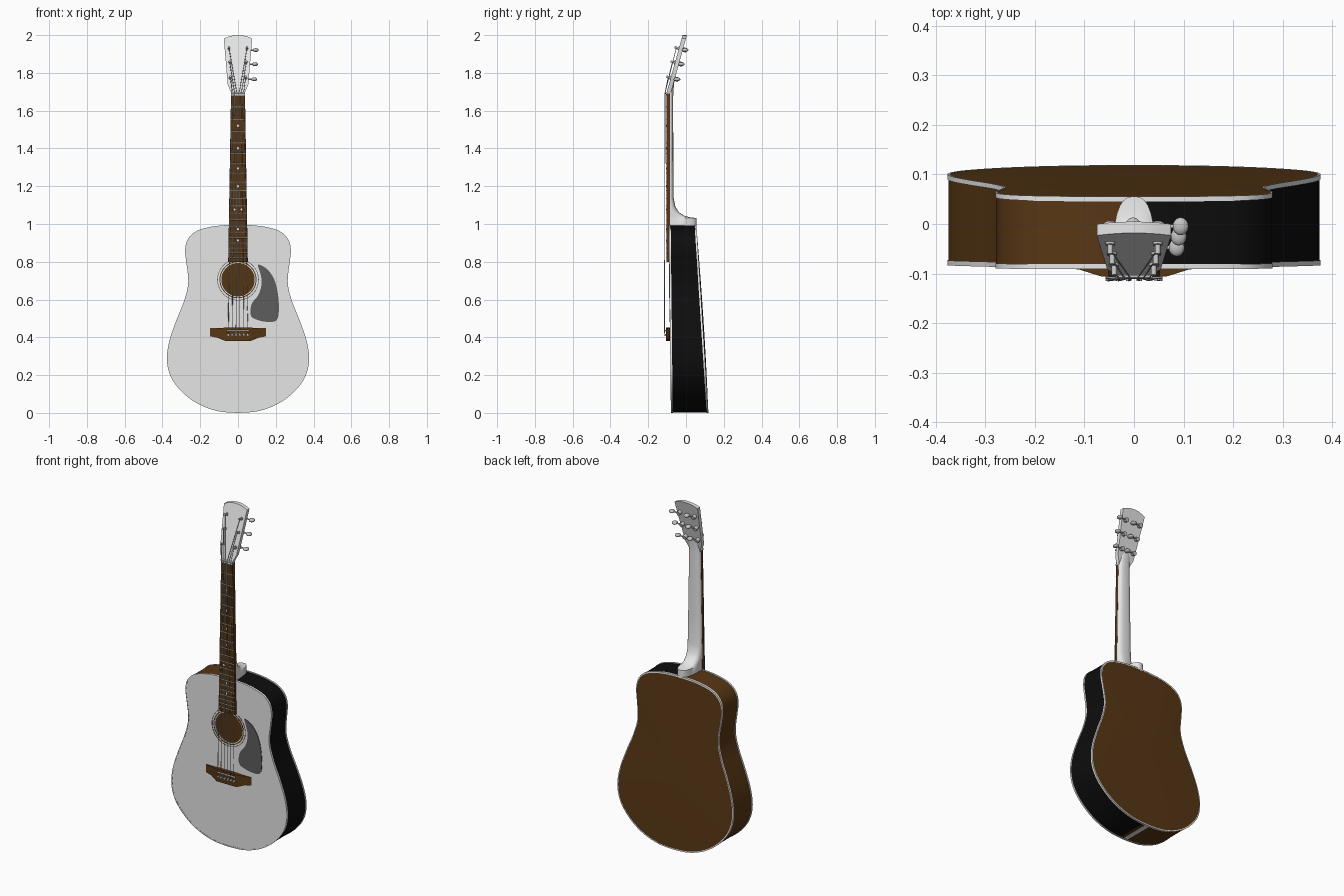
import bpy, bmesh, math
from mathutils import Vector, Matrix

if "Cube" in bpy.data.objects:
    bpy.data.objects.remove(bpy.data.objects["Cube"])

def mat(name, r, g, b):
    m = bpy.data.materials.new(name)
    m.diffuse_color = (r, g, b, 1)
    m.use_nodes = True
    m.node_tree.nodes["Principled BSDF"].inputs["Base Color"].default_value = m.diffuse_color
    return m

LIGHT = mat("pale_wood", 0.8, 0.8, 0.8)
BROWN = mat("dark_brown_wood", 0.095, 0.037, 0.007)
BLACK = mat("black_side", 0.004, 0.004, 0.004)
GREY = mat("dark_grey_plastic", 0.11, 0.11, 0.11)
METAL = mat("metal", 0.55, 0.55, 0.55)

def finish(name, bm, *mats):
    bmesh.ops.recalc_face_normals(bm, faces=bm.faces)
    me = bpy.data.meshes.new(name)
    bm.to_mesh(me)
    bm.free()
    ob = bpy.data.objects.new(name, me)
    bpy.context.collection.objects.link(ob)
    for m in mats:
        me.materials.append(m)
    bpy.ops.object.select_all(action='DESELECT')
    ob.select_set(True)
    bpy.context.view_layer.objects.active = ob
    bpy.ops.object.shade_smooth_by_angle(angle=math.radians(35))
    return ob

def loft(name, rings, *mats, wrap=False, rule=None):
    """Skin closed rings in order; wrap joins last to first, otherwise both ends are capped."""
    bm = bmesh.new()
    vs = [[bm.verts.new(p) for p in r] for r in rings]
    n = len(vs[0])
    pairs = list(zip(vs, vs[1:])) + ([(vs[-1], vs[0])] if wrap else [])
    for a, b in pairs:
        for i in range(n):
            j = (i + 1) % n
            bm.faces.new((a[i], a[j], b[j], b[i]))
    if not wrap:
        bm.faces.new(vs[0])
        bm.faces.new(vs[-1])
    if rule:
        for f in bm.faces:
            f.material_index = rule(f.calc_center_median())
    return finish(name, bm, *mats)

def plate(name, pts, y0, y1, m):
    """Extrude an x-z outline between two depth functions of z."""
    return loft(name, [[(x, y(z), z) for x, z in pts] for y in (y0, y1)], m)

def rods(name, segs, m, n=10):
    bm = bmesh.new()
    for a, b, r in segs:
        a, b = Vector(a), Vector(b)
        d = b - a
        mx = Matrix.Translation((a + b) / 2) @ d.to_track_quat('Z', 'Y').to_matrix().to_4x4()
        bmesh.ops.create_cone(bm, cap_ends=True, segments=n, radius1=r, radius2=r, depth=d.length, matrix=mx)
    return finish(name, bm, m)

def spline(pts, k=5, closed=False):
    """Catmull-Rom sampling."""
    out, n = [], len(pts)
    for i in range(n if closed else n - 1):
        q = [pts[(i + o) % n] if closed else pts[min(max(i + o, 0), n - 1)] for o in (-1, 0, 1, 2)]
        for s in range(k):
            t = s / k
            out.append(tuple(0.5 * (2 * b + (c - a) * t + (2 * a - 5 * b + 4 * c - d) * t * t
                                    + (3 * b - a - 3 * c + d) * t ** 3) for a, b, c, d in zip(*q)))
    return out if closed else out + [pts[-1]]

def mirrored(half):
    """Right half outline, bottom to top on x=0, completed with its mirror."""
    return half + [(-x, z) for x, z in reversed(half) if abs(x) > 1e-5]

# Body outline and the planes of its front and back
half = spline([(0, 0), (0.1, 0.008), (0.2, 0.042), (0.285, 0.1), (0.35, 0.18), (0.376, 0.27), (0.366, 0.37),
               (0.33, 0.48), (0.29, 0.58), (0.267, 0.66), (0.264, 0.72), (0.274, 0.8), (0.28, 0.86),
               (0.268, 0.915), (0.228, 0.958), (0.16, 0.982), (0.08, 0.993), (0, 0.995)])
BODY = mirrored(half)
front = lambda z: -0.079 - 0.011 * z
back = lambda z: 0.118 - 0.064 * z
HZ, HR = 0.705, 0.086

def ring(s, y, off=0.0, cz=0.45):
    out = []
    for x, z in BODY:
        zz = cz + (z - cz) * s
        out.append((x * s, y(zz) + off, zz))
    return out

# Sides: brown on the left half, black on the right half, pale tail wedge
def side_rule(c):
    if abs(c.x) < 0.02 and c.z < 0.1:
        return 2
    outer = min((c.x - x) ** 2 + (c.z - z) ** 2 for x, z in ring_flat) < 0.0006
    return 1 if c.x > 0.03 and outer else 0
ring_flat = BODY
loft("body_sides", [ring(0.995, front, 0.003), ring(0.995, back, -0.003), ring(0.95, back, -0.003),
                    ring(0.95, front, 0.003)], BROWN, BLACK, LIGHT, wrap=True, rule=side_rule)

# Soundboard with round soundhole
def toward_hole(t, off):
    out = []
    for x, z in BODY:
        x, z = x * 0.996, 0.45 + (z - 0.45) * 0.996
        l = math.hypot(x, z - HZ)
        hx, hz = x / l * HR, HZ + (z - HZ) / l * HR
        px, pz = x + (hx - x) * t, z + (hz - z) * t
        out.append((px, front(pz) + off, pz))
    return out
loft("soundboard", [toward_hole(0, 0.006), toward_hole(0, 0), toward_hole(0.5, 0), toward_hole(1, 0),
                    toward_hole(1, 0.006)], LIGHT, wrap=True)

# Slightly arched back
loft("body_back", [ring(0.996, back, -0.008)] + [ring(s, back, 0.006 * (1 - s * s))
     for s in (0.996, 0.85, 0.65, 0.4, 0.15, 0.02)], BROWN)

# Pale binding along both edges
for nm, y, a, b in (("front_binding", front, -0.001, 0.009), ("back_binding", back, -0.009, 0.001)):
    loft(nm, [ring(0.985, y, a), ring(1, y, a), ring(1, y, b), ring(0.985, y, b)], LIGHT, wrap=True)

# Rosette rings around the soundhole
def circle(r, off):
    return [(r * math.cos(i * math.pi / 32), front(HZ + r * math.sin(i * math.pi / 32)) + off,
             HZ + r * math.sin(i * math.pi / 32)) for i in range(64)]
for nm, r0, r1, m in (("rosette_inner", 0.093, 0.098, BROWN), ("rosette_outer", 0.107, 0.110, GREY)):
    loft(nm, [circle(r0, 0.001), circle(r0, -0.0015), circle(r1, -0.0015), circle(r1, 0.001)], m, wrap=True)

# Pickguard
guard = spline([(0.106, 0.785), (0.15, 0.765), (0.185, 0.72), (0.206, 0.66), (0.216, 0.58), (0.213, 0.51),
                (0.193, 0.484), (0.14, 0.483), (0.09, 0.497), (0.068, 0.515), (0.067, 0.555), (0.08, 0.59),
                (0.105, 0.62), (0.122, 0.665), (0.124, 0.71), (0.115, 0.75)], 4, True)
plate("pickguard", guard, lambda z: front(z) + 0.001, lambda z: front(z) - 0.003, GREY)

# Bridge with thin wings: (x, low z, high z, front y)
st = [(0.148, 0.405, 0.45, -0.088), (0.11, 0.398, 0.45, -0.092), (0.085, 0.388, 0.45, -0.100),
      (0.065, 0.38, 0.452, -0.106)]
st = [(-x, *r) for x, *r in st] + st[::-1]
loft("bridge", [[(x, -0.08, a), (x, -0.08, b), (x, y, b), (x, y, a)] for x, a, b, y in st], BROWN)
rods("saddle", [((-0.058, -0.107, 0.435), (0.058, -0.107, 0.435), 0.004)], LIGHT)
SX = [-1 + 0.4 * i for i in range(6)]
rods("bridge_pins", [((0.052 * s, -0.1, 0.412), (0.052 * s, -0.115, 0.412), 0.006) for s in SX], LIGHT)

# Fretboard, frets and dots
NUT, SCALE, FY = 1.69, 1.265, -0.104
width = lambda z: 0.037 + 0.015 * (NUT - z) / 0.89
plate("fretboard", [(-0.052, 0.8), (0.052, 0.8), (0.037, NUT), (-0.037, NUT)],
      lambda z: -0.086, lambda z: FY, BROWN)
fz = lambda n: NUT - SCALE * (1 - 2 ** (-n / 12))
rods("frets", [((-width(fz(n)), FY, fz(n)), (width(fz(n)), FY, fz(n)), 0.0025) for n in range(1, 21)], METAL, 8)
dots = [(0, n) for n in (3, 5, 7, 9, 15, 17)] + [(-0.02, 12), (0.02, 12)]
rods("fret_dots", [((x, FY + 0.003, (fz(n) + fz(n - 1)) / 2), (x, FY - 0.001, (fz(n) + fz(n - 1)) / 2), 0.006)
                   for x, n in dots], LIGHT, 12)
rods("nut", [((-0.037, FY, NUT + 0.003), (0.037, FY, NUT + 0.003), 0.006)], LIGHT)

# Neck and heel: (z, half width, front y, back y)
sections = [(0.985, 0.044, -0.089, 0.056), (1.032, 0.044, -0.089, 0.056), (1.034, 0.044, -0.089, 0.03),
            (1.042, 0.045, -0.089, -0.005), (1.06, 0.046, -0.089, -0.035), (1.09, 0.046, -0.089, -0.056),
            (1.14, 0.046, -0.089, -0.066), (1.3, 0.043, -0.089, -0.067), (1.67, 0.037, -0.089, -0.068),
            (1.71, 0.035, -0.092, -0.066), (1.77, 0.03, -0.075, -0.06)]
def section(z, w, f, b):
    out = []
    for i in range(17):
        c, s = math.cos(i * math.pi / 16), math.sin(i * math.pi / 16)
        out.append((math.copysign(abs(c) ** 0.75, c) * w, f + (b - f) * max(s, 0) ** 0.75, z))
    return out
loft("neck_and_heel", [section(*s) for s in sections], LIGHT)

# Headstock, tilted backwards
head = lambda z: -0.104 + 0.277 * (z - NUT)
plate("headstock", mirrored([(0, 1.68), (0.036, 1.68), (0.038, 1.7), (0.054, 1.735), (0.063, 1.84), (0.075, 1.982),
                             (0.05, 1.992), (0.025, 1.998), (0, 2.0)]), head, lambda z: head(z) + 0.023, LIGHT)

# Tuners, all with buttons pointing to the right
N = Vector((0, -1, 0.277)).normalized()
posts = []
for row, z in enumerate((1.775, 1.855, 1.93)):
    for sx in (-1, 1):
        p = Vector((sx * (0.04 + 0.004 * row), head(z), z))
        posts.append((sx, row, p))
        g = p - N * 0.034
        segs = [(p - N * 0.03, p + N * 0.024, 0.0055), (p, p + N * 0.005, 0.010),
                (p - N * 0.022, p - N * 0.042, 0.012), (g, g + Vector((0.05, 0, 0)), 0.004)]
        tag = "%s_%d" % ("left" if sx < 0 else "right", row + 1)
        rods("tuner_" + tag, segs, METAL, 12)
        bm = bmesh.new()
        bmesh.ops.create_uvsphere(bm, u_segments=16, v_segments=10, radius=1, matrix=Matrix.Translation(
            g + Vector((0.046, 0, 0))) @ Matrix.Diagonal((0.016, 0.018, 0.010, 1)))
        finish("tuner_button_" + tag, bm, METAL)

# Strings from bridge over nut to posts
segs = []
for i, s in enumerate(SX):
    r = 0.0022 - 0.0002 * i
    a, b = Vector((0.052 * s, -0.114, 0.436)), Vector((0.03 * s, -0.111, NUT + 0.003))
    row = (0, 1, 2, 2, 1, 0)[i]
    p = [q for sx, k, q in posts if k == row and sx == (-1 if i < 3 else 1)][0]
    segs += [((0.052 * s, -0.112, 0.412), a, r), (a, b, r), (b, p + N * 0.014, r)]
rods("strings", segs, METAL, 6)
